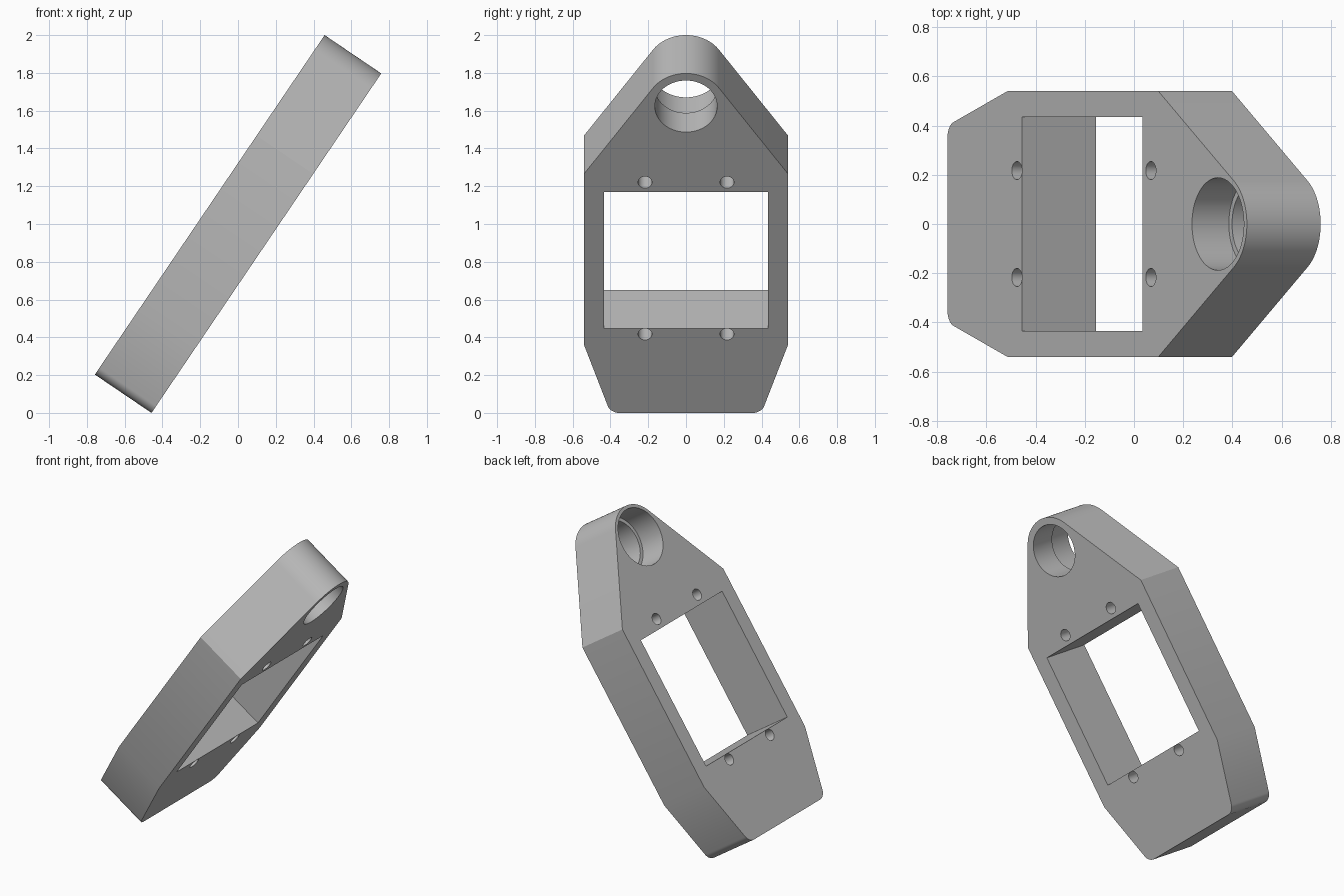
import bpy, bmesh
from math import cos, sin, acos, atan2, hypot, pi
from mathutils import Matrix

cube = bpy.data.objects.get("Cube")
if cube:
    bpy.data.objects.remove(cube, do_unlink=True)

THICK = 0.362
EYE_U, EYE_R = 1.96, 0.21          # rounded end: centre along the plate, radius
SHOULDER_U, HALF_W = 1.528, 0.54

grey = bpy.data.materials.new("plain grey")
grey.use_nodes = True
grey.diffuse_color = (0.5, 0.5, 0.5, 1)
grey.node_tree.nodes["Principled BSDF"].inputs["Base Color"].default_value = (0.5, 0.5, 0.5, 1)


def prism(name, outline, z0, z1, bevel_below=None):
    """Extrude a flat outline from z0 to z1, optionally rounding its upright end corners."""
    bm = bmesh.new()
    base = bm.faces.new([bm.verts.new((x, y, z0)) for x, y in outline])
    ext = bmesh.ops.extrude_face_region(bm, geom=[base])
    top = [v for v in ext["geom"] if isinstance(v, bmesh.types.BMVert)]
    bmesh.ops.translate(bm, verts=top, vec=(0, 0, z1 - z0))
    if bevel_below is not None:
        corners = [e for e in bm.edges
                   if all(v.co.x < bevel_below for v in e.verts)
                   and abs(e.verts[0].co.z - e.verts[1].co.z) > 0.1]
        bmesh.ops.bevel(bm, geom=corners, offset=0.045, segments=8,
                        profile=0.5, affect='EDGES')
    bmesh.ops.recalc_face_normals(bm, faces=bm.faces)
    mesh = bpy.data.meshes.new(name)
    bm.to_mesh(mesh)
    bm.free()
    mesh.materials.append(grey)
    obj = bpy.data.objects.new(name, mesh)
    bpy.context.collection.objects.link(obj)
    return obj


def arc(cx, cy, r, a0, a1, n):
    return [(cx + r * cos(a0 + (a1 - a0) * i / n), cy + r * sin(a0 + (a1 - a0) * i / n))
            for i in range(n + 1)]


def circle(cx, cy, r, n):
    return arc(cx, cy, r, 0, 2 * pi, n)[:-1]


# Plate outline: tapered foot, straight sides, straight flanks tangent to the round end
du = SHOULDER_U - EYE_U
tangent = atan2(HALF_W, du) - acos(EYE_R / hypot(du, HALF_W))
outline = [(0, -0.4), (0.435, -HALF_W), (SHOULDER_U, -HALF_W)]
outline += arc(EYE_U, 0, EYE_R, -tangent, tangent, 32)
outline += [(SHOULDER_U, HALF_W), (0.435, HALF_W), (0, 0.4)]
plate = prism("bracket_plate", outline, 0, THICK, bevel_below=0.01)

# Cutters: window, stepped eye bore, four screw holes
lo, hi = -0.1, THICK + 0.1
window = [(0.54, -0.435), (1.412, -0.435), (1.412, 0.435), (0.54, 0.435)]
cutters = [prism("window_cutter", window, lo, hi),
           prism("bore_cutter", circle(EYE_U, 0, 0.165, 64), lo, hi),
           prism("counterbore_cutter", circle(EYE_U, 0, 0.188, 64), THICK / 2, hi)]
for u in (0.503, 1.474):
    for side in (-1, 1):
        cutters.append(prism("screw_hole_cutter", circle(u, side * 0.217, 0.037, 24), lo, hi))

bpy.ops.object.select_all(action='DESELECT')
bpy.context.view_layer.objects.active = plate
plate.select_set(True)
for cutter in cutters:
    cutter.hide_render = True
    mod = plate.modifiers.new("cut", 'BOOLEAN')
    mod.operation = 'DIFFERENCE'
    mod.solver = 'EXACT'
    mod.object = cutter
    bpy.ops.object.modifier_apply(modifier=mod.name)
    bpy.data.objects.remove(cutter, do_unlink=True)

# Lean the plate up towards +x, resting on its lower edge
lean = atan2(1.795, 1.215)
plate.data.transform(Matrix.Translation((-0.458, 0, 0)) @ Matrix.Rotation(-lean, 4, 'Y'))
bpy.ops.object.shade_smooth_by_angle(angle=pi / 9)
